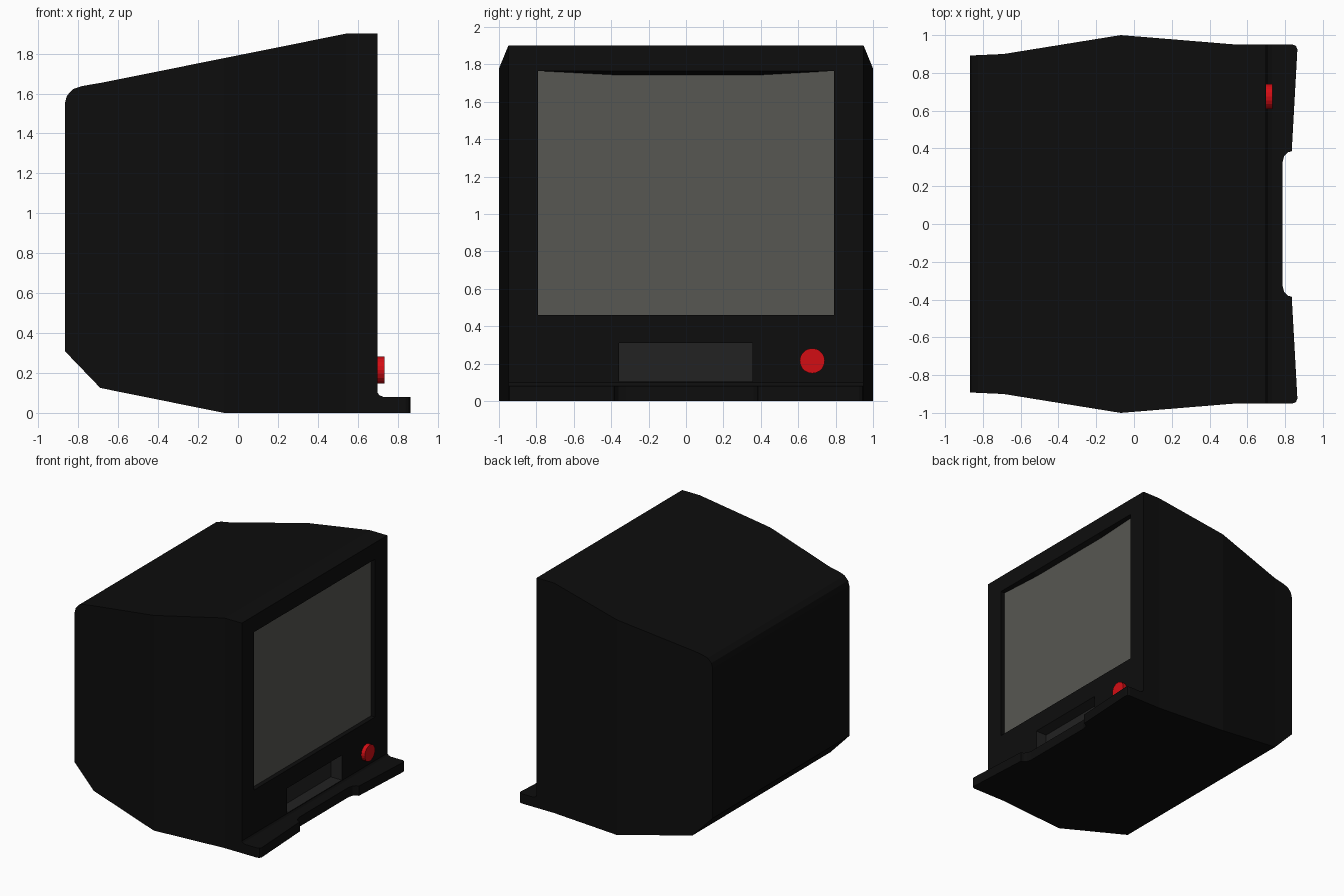
import bpy, bmesh, math
from mathutils import Vector

if "Cube" in bpy.data.objects:
    bpy.data.objects.remove(bpy.data.objects["Cube"])


def material(name, rgb):
    m = bpy.data.materials.new(name)
    m.diffuse_color = (*rgb, 1)
    m.use_nodes = True
    m.node_tree.nodes["Principled BSDF"].inputs["Base Color"].default_value = m.diffuse_color
    return m


black = material("black_plastic", (0.004, 0.004, 0.004))
glass = material("grey_glass", (0.095, 0.095, 0.085))
dark = material("dark_grey", (0.016, 0.016, 0.016))
red = material("red", (0.65, 0.004, 0.007))


def loft(name, a, b, mat=None):
    """Closed solid between two matching loops."""
    bm = bmesh.new()
    va = [bm.verts.new(p) for p in a]
    vb = [bm.verts.new(p) for p in b]
    n = len(va)
    bm.faces.new(va)
    bm.faces.new(vb)
    for i in range(n):
        j = (i + 1) % n
        bm.faces.new((va[i], va[j], vb[j], vb[i]))
    bmesh.ops.recalc_face_normals(bm, faces=bm.faces)
    me = bpy.data.meshes.new(name)
    bm.to_mesh(me)
    bm.free()
    ob = bpy.data.objects.new(name, me)
    bpy.context.collection.objects.link(ob)
    if mat:
        me.materials.append(mat)
    return ob


def boolean(ob, cutter, op):
    cutter.hide_render = True
    m = ob.modifiers.new(op, 'BOOLEAN')
    m.operation, m.object, m.solver = op, cutter, 'EXACT'
    bpy.context.view_layer.objects.active = ob
    bpy.ops.object.modifier_apply(modifier=m.name)
    bpy.data.objects.remove(cutter)


# Casing: side profile (x, z) intersected with plan profile (x, y)
side = [(-0.07, 0), (0.9, 0), (0.9, 0.08), (0.73, 0.08), (0.71, 0.087), (0.70, 0.10),
        (0.70, 1.9), (0.54, 1.9), (-0.68, 1.655), (-0.78, 1.638), (-0.825, 1.623),
        (-0.857, 1.59), (-0.868, 1.55), (-0.868, 0.31), (-0.69, 0.125)]
half = [(-0.868, 0.892), (-0.69, 0.90), (-0.07, 1.0), (0.54, 0.95), (0.84, 0.95),
        (0.857, 0.943), (0.865, 0.925), (0.835, 0.385), (0.815, 0.38), (0.795, 0.36),
        (0.785, 0.32)]
plan = half + [(x, -y) for x, y in reversed(half)]
casing = loft("casing", [(x, -1.1, z) for x, z in side], [(x, 1.1, z) for x, z in side], black)
boolean(casing, loft("plan_cutter", [(x, y, -0.1) for x, y in plan],
                     [(x, y, 2.1) for x, y in plan]), 'INTERSECT')

# Screen recess, with its top wall sloping down towards the middle
W, LOW, TOP, DEEP = 0.79, 0.46, 1.765, 0.66


def screen_outline(x, dip):
    return [(x, -W, LOW), (x, W, LOW), (x, W, TOP), (x, 0.39, TOP - dip),
            (x, -0.39, TOP - dip), (x, -W, TOP)]


boolean(casing, loft("screen_cutter", screen_outline(0.702, 0),
                     screen_outline(DEEP, 0.022)), 'DIFFERENCE')

# Disk slot recess
slot = [(-0.358, 0.105), (0.355, 0.105), (0.355, 0.31), (-0.358, 0.31)]
boolean(casing, loft("slot_cutter", [(0.72, y, z) for y, z in slot],
                     [(0.60, y, z) for y, z in slot]), 'DIFFERENCE')
casing.data.materials.clear()
casing.data.materials.append(black)
casing.data.materials.append(dark)
for p in casing.data.polygons:
    c = sum((casing.data.vertices[i].co for i in p.vertices), Vector()) / len(p.vertices)
    in_slot = 0.59 < c.x < 0.695 and abs(c.y) < 0.37 and 0.1 < c.z < 0.32
    p.material_index = 1 if in_slot else 0

# Screen glass
me = bpy.data.meshes.new("screen")
me.from_pydata(screen_outline(DEEP + 0.002, 0.021), [], [range(6)])
me.materials.append(glass)
screen = bpy.data.objects.new("screen", me)
bpy.context.collection.objects.link(screen)

# Power button
bpy.ops.mesh.primitive_cylinder_add(vertices=20, radius=0.067, depth=0.04,
                                    location=(0.713, 0.675, 0.215),
                                    rotation=(0, math.pi / 2, 0))
button = bpy.context.object
button.name = "power_button"
button.data.materials.append(red)
